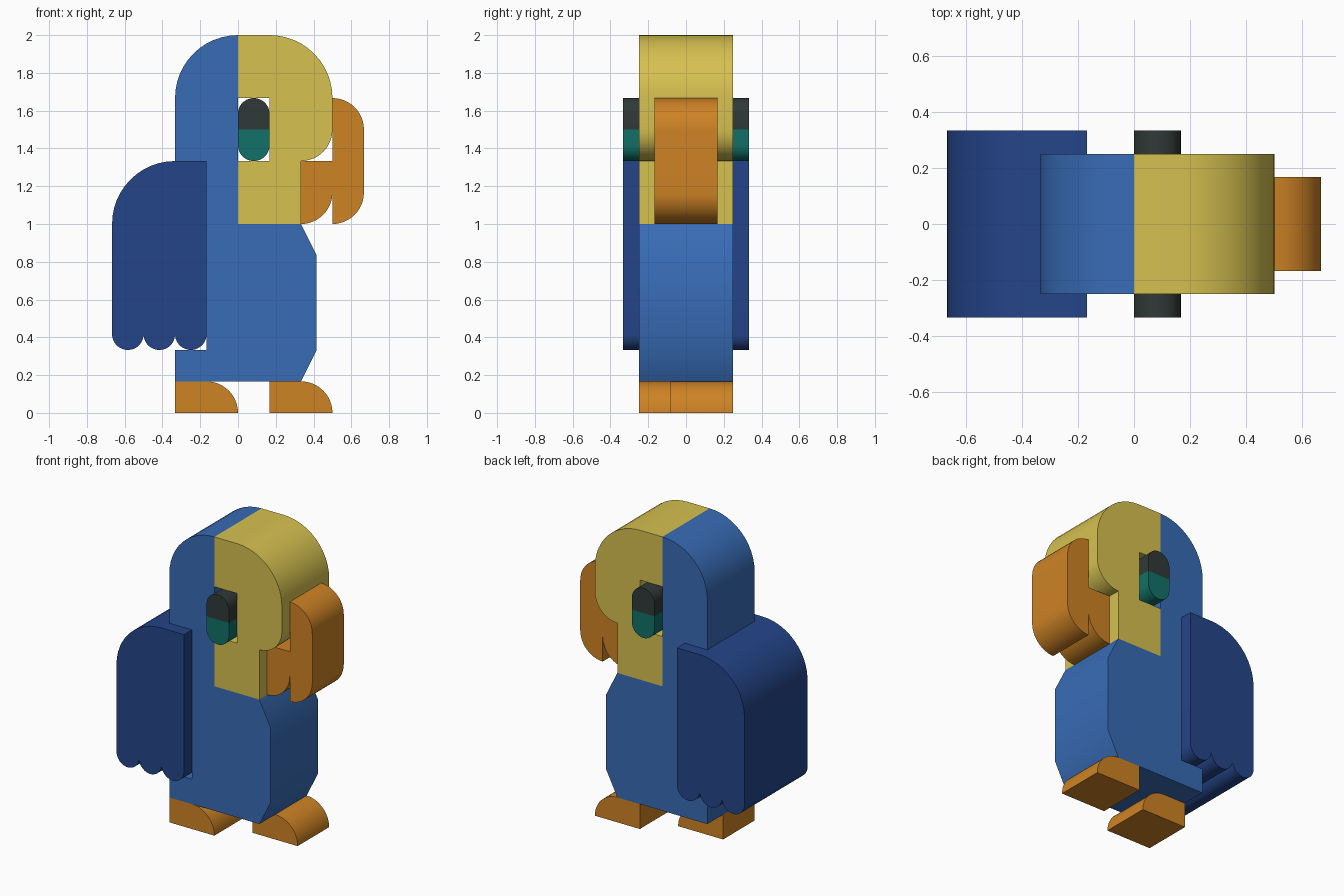
import bpy
import bmesh
from math import cos, sin, radians

cube = bpy.data.objects.get("Cube")
if cube:
    bpy.data.objects.remove(cube, do_unlink=True)

U = 1 / 6  # one grid module; all sizes below are in modules


def linear(c):
    c /= 255
    return c / 12.92 if c <= 0.04045 else ((c + 0.055) / 1.055) ** 2.4


def material(name, *rgb):
    colour = (*map(linear, rgb), 1)
    mat = bpy.data.materials.new(name)
    mat.diffuse_color = colour
    mat.use_nodes = True
    bsdf = next(n for n in mat.node_tree.nodes if n.type == 'BSDF_PRINCIPLED')
    bsdf.inputs["Base Color"].default_value = colour
    return mat


blue = material("blue", 56, 108, 182)
navy = material("navy blue", 36, 69, 137)
yellow = material("yellow", 214, 193, 80)
orange = material("orange", 206, 131, 37)
teal = material("teal", 18, 113, 104)
charcoal = material("charcoal", 48, 58, 56)


def arc(x, z, r, start, end):
    """Points on an arc in the xz plane, angles in degrees."""
    n = max(2, round(abs(end - start) / 7.5))
    angles = [radians(start + (end - start) * i / n) for i in range(n + 1)]
    return [(x + r * cos(a), z + r * sin(a)) for a in angles]


def slab(name, profile, y0, y1, mat):
    """Extrude an xz profile from y0 to y1."""
    bm = bmesh.new()
    face = bm.faces.new([bm.verts.new((x * U, y0 * U, z * U)) for x, z in profile])
    moved = bmesh.ops.extrude_face_region(bm, geom=[face])["geom"]
    bmesh.ops.translate(bm, vec=(0, (y1 - y0) * U, 0),
                        verts=[v for v in moved if isinstance(v, bmesh.types.BMVert)])
    bmesh.ops.recalc_face_normals(bm, faces=bm.faces)
    mesh = bpy.data.meshes.new(name)
    bm.to_mesh(mesh)
    bm.free()
    mesh.materials.append(mat)
    obj = bpy.data.objects.new(name, mesh)
    bpy.context.collection.objects.link(obj)
    bpy.ops.object.select_all(action='DESELECT')
    obj.select_set(True)
    bpy.context.view_layer.objects.active = obj
    bpy.ops.object.shade_smooth_by_angle(angle=radians(30))
    return obj


# Body with the back half of the head
body = [(-2, 1), (2, 1), (2.5, 2), (2.5, 5), (2, 6), (0, 6)]
body += arc(0, 10, 2, 90, 180) + [(-2, 8), (-1, 8), (-1, 2), (-2, 2)]
slab("body", body, -1.5, 1.5, blue)

# Face with a square eye opening at its back edge
face = [(0, 6), (2, 6)] + arc(2, 9, 1, -90, 0) + arc(1, 10, 2, 0, 90)
face += [(0, 12), (0, 10), (1, 10), (1, 8), (0, 8)]
slab("face", face, -1.5, 1.5, yellow)

# Eye: two round-ended halves passing through the head
slab("eye_upper", [(0, 9), (1, 9)] + arc(0.5, 9.5, 0.5, 0, 180), -2, 2, charcoal)
slab("eye_lower", [(1, 9), (0, 9)] + arc(0.5, 8.5, 0.5, 180, 360), -2, 2, teal)

# Wings: one block with three round feather tips
wings = [(-1, 8)] + arc(-2, 6, 2, 90, 180)
for x in (-3.5, -2.5, -1.5):
    tip = arc(x, 2.5, 0.5, 180, 360)
    wings += tip if x == -1.5 else tip[:-1]
slab("wings", wings, -2, 2, navy)

# Beak
upper = [(3, 6)] + arc(3, 7, 1, -90, 0)[1:] + arc(3, 9, 1, 0, 90)
slab("beak_upper", upper, -1, 1, orange)
slab("beak_lower", [(2, 8)] + arc(2, 7, 1, -90, 0) + [(3, 8)], -1, 1, orange)

# Feet, staggered sideways
for name, x, y in (("foot_back", -2, -1.5), ("foot_front", 1, -0.5)):
    foot = [(x, 0)] + arc(x + 1, 0, 1, 0, 90) + [(x, 1)]
    slab(name, foot, y, y + 2, orange)
